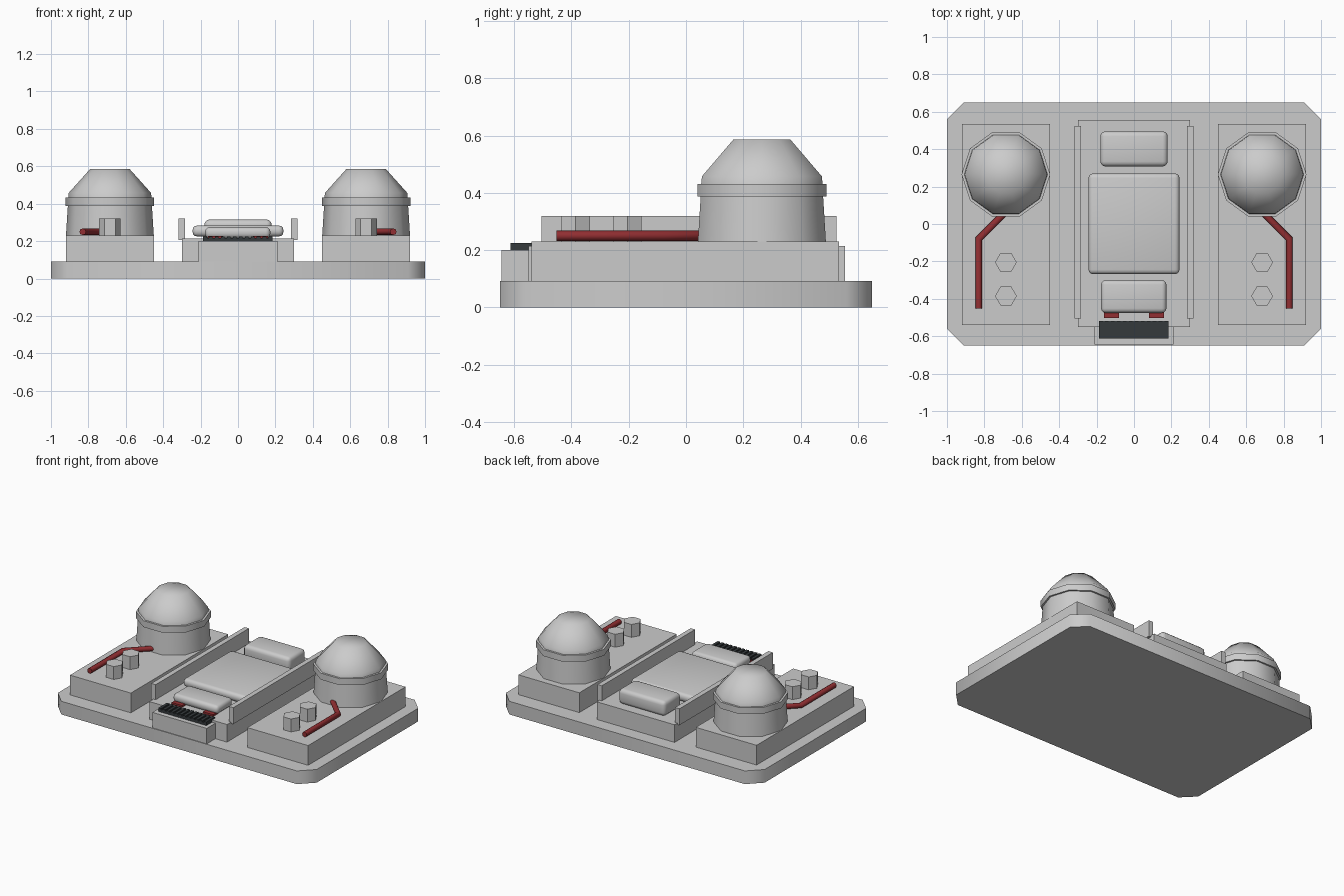
import bpy, bmesh, math
from mathutils import Vector

if "Cube" in bpy.data.objects:
    bpy.data.objects.remove(bpy.data.objects["Cube"])


def material(name, rgb):
    m = bpy.data.materials.new(name)
    m.diffuse_color = (*rgb, 1)
    m.use_nodes = True
    m.node_tree.nodes["Principled BSDF"].inputs["Base Color"].default_value = m.diffuse_color
    return m


GREY = material("light_grey", (0.6, 0.6, 0.6))
RED = material("dark_red", (0.29, 0.028, 0.032))
DARK = material("charcoal", (0.035, 0.042, 0.046))


def finish(name, bm, mat, smooth=None):
    bmesh.ops.recalc_face_normals(bm, faces=bm.faces)
    me = bpy.data.meshes.new(name)
    bm.to_mesh(me)
    bm.free()
    me.materials.append(mat)
    ob = bpy.data.objects.new(name, me)
    bpy.context.collection.objects.link(ob)
    if smooth:
        bpy.ops.object.select_all(action='DESELECT')
        ob.select_set(True)
        bpy.context.view_layer.objects.active = ob
        bpy.ops.object.shade_smooth_by_angle(angle=math.radians(smooth))
    return ob


def box(name, x0, x1, y0, y1, z0, z1, mat=GREY, bevel=0, segments=3):
    bm = bmesh.new()
    bmesh.ops.create_cube(bm, size=1)
    for v in bm.verts:
        v.co = ((x0 + x1) / 2 + v.co.x * (x1 - x0),
                (y0 + y1) / 2 + v.co.y * (y1 - y0),
                (z0 + z1) / 2 + v.co.z * (z1 - z0))
    if bevel:
        bmesh.ops.bevel(bm, geom=bm.edges[:], offset=bevel, segments=segments,
                        profile=0.5, affect='EDGES')
    return finish(name, bm, mat, 40 if bevel else None)


def loft(name, rings, mat, smooth=None):
    """Closed skin through a list of equal-sized rings of points."""
    bm = bmesh.new()
    loops = [[bm.verts.new(p) for p in ring] for ring in rings]
    n = len(loops[0])
    for a, b in zip(loops, loops[1:]):
        for i in range(n):
            j = (i + 1) % n
            bm.faces.new((a[i], a[j], b[j], b[i]))
    bm.faces.new(loops[0])
    bm.faces.new(loops[-1])
    return finish(name, bm, mat, smooth)


def lathe(name, x, y, sides, profile, smooth=None):
    t = 2 * math.pi / sides
    return loft(name, [[(x + r * math.cos(i * t), y + r * math.sin(i * t), z)
                        for i in range(sides)] for r, z in profile], GREY, smooth)


def pipe(name, path, radius, mat, sides=8):
    """Level pipe with mitred bends."""
    pts = [Vector(p) for p in path]
    rings = []
    for i, p in enumerate(pts):
        d0 = (p - pts[i - 1]).normalized() if i else None
        d1 = (pts[i + 1] - p).normalized() if i < len(pts) - 1 else None
        d0, d1 = d0 or d1, d1 or d0
        side = (d0 + d1).normalized().cross(Vector((0, 0, 1)))
        side /= math.sqrt((1 + d0.dot(d1)) / 2)
        rings.append([p + radius * (side * math.cos(a) + Vector((0, 0, math.sin(a))))
                      for a in (2 * math.pi * k / sides for k in range(sides))])
    return loft(name, rings, mat, 50)


# Base slab with clipped corners
outline = [(-0.91, -0.65), (0.91, -0.65), (1, -0.56), (1, 0.56),
           (0.91, 0.65), (-0.91, 0.65), (-1, 0.56), (-1, -0.56)]
loft("base_slab", [[(x, y, z) for x, y in outline] for z in (0, 0.092)], GREY, 50)

# Central deck and front step
box("centre_deck", -0.30, 0.30, -0.55, 0.555, 0.08, 0.215)
box("front_step", -0.21, 0.21, -0.645, -0.52, 0.08, 0.20)

# Rounded panels on the deck
box("main_panel", -0.243, 0.243, -0.268, 0.27, 0.225, 0.283, bevel=0.024)
box("rear_panel", -0.18, 0.18, 0.308, 0.495, 0.21, 0.315, bevel=0.026)
box("front_panel", -0.176, 0.173, -0.475, -0.30, 0.215, 0.275, bevel=0.024)

# Dark grille with fine fins
box("grille_plate", -0.187, 0.184, -0.612, -0.519, 0.195, 0.217, DARK)
for i in range(12):
    x = -0.187 + i * 0.0319
    box("grille_fin", x, x + 0.02, -0.612, -0.519, 0.21, 0.225, DARK)

for s, tag in ((-1, "left"), (1, "right")):
    # Side platform and deck rail
    xs = sorted((s * 0.45, s * 0.92))
    box(tag + "_platform", *xs, -0.54, 0.535, 0.08, 0.23)
    xs = sorted((s * 0.283, s * 0.317))
    box(tag + "_rail", *xs, -0.505, 0.525, 0.205, 0.32)

    # Domed tank: tapered drum, collar and faceted dome
    cx, cy = s * 0.685, 0.265
    lathe(tag + "_drum", cx, cy, 10, [(0.235, 0.228), (0.224, 0.40)], 40)
    lathe(tag + "_collar", cx, cy, 10, [(0.237, 0.387), (0.237, 0.432)], 40)
    lathe(tag + "_dome", cx, cy, 10, [(0.224, 0.42), (0.220, 0.458), (0.105, 0.586)], 60)

    # Hexagonal posts
    for y in (-0.205, -0.385):
        lathe(tag + "_post", cx, y, 6, [(0.058, 0.225), (0.058, 0.32)])

    # Red feed pipe and small red tab
    pipe(tag + "_pipe", [(s * 0.83, -0.452, 0.25), (s * 0.83, -0.08, 0.25),
                         (s * 0.67, 0.08, 0.25)], 0.018, RED)
    xs = sorted((s * 0.08, s * 0.16))
    box(tag + "_tab", *xs, -0.503, -0.45, 0.21, 0.228, RED)
